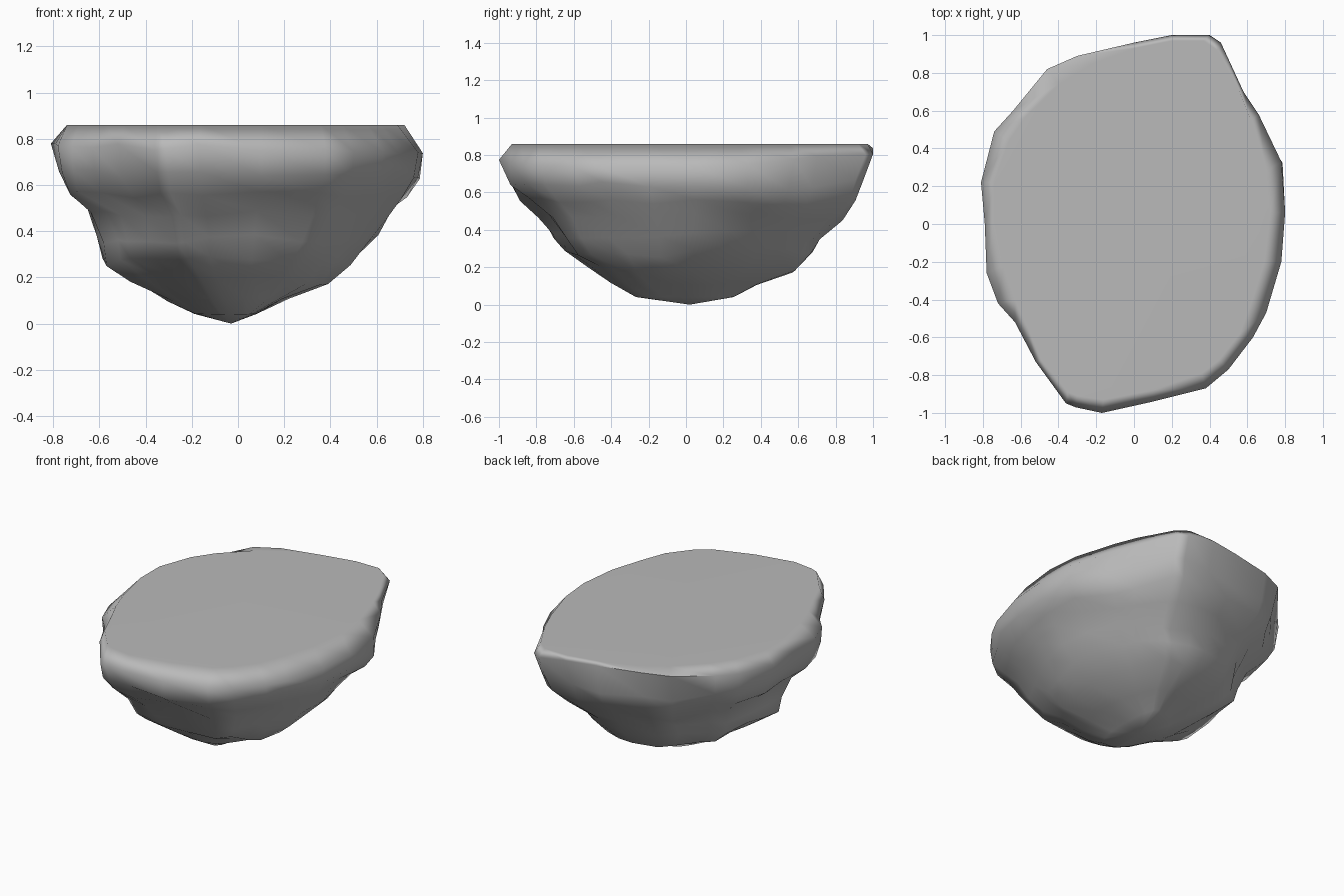
import bpy, bmesh, math
from mathutils import Vector, noise

cube = bpy.data.objects.get("Cube")
if cube:
    bpy.data.objects.remove(cube, do_unlink=True)

# Plan outline at the widest girth, counter-clockwise
GIRTH = [(.80, .06), (.78, .33), (.66, .58), (.58, .70), (.46, .96), (.40, 1), (.20, 1),
         (0, .96), (-.30, .89), (-.46, .82), (-.64, .60), (-.74, .49), (-.81, .22),
         (-.79, 0), (-.78, -.26), (-.72, -.42), (-.63, -.52), (-.52, -.73), (-.36, -.95),
         (-.31, -.97), (-.17, -1), (.10, -.94), (.38, -.87), (.50, -.77), (.63, -.60),
         (.70, -.47), (.78, -.20)]

# Outline of the flat top, point for point inside the girth
TOP = [(.72, .06), (.70, .28), (.62, .55), (.56, .70), (.44, .92), (.37, .97), (.20, .97),
       (0, .93), (-.22, .85), (-.40, .74), (-.57, .57), (-.66, .44), (-.74, .22),
       (-.74, .02), (-.69, -.22), (-.63, -.40), (-.57, -.53), (-.49, -.72), (-.35, -.89),
       (-.30, -.91), (-.16, -.93), (.10, -.88), (.36, -.79), (.45, -.72), (.56, -.58),
       (.62, -.42), (.69, -.20)]

# Height, then left, right, front and back reach of each layer
LAYERS = [(.65, .79, .80, .97, .96), (.56, .75, .75, .89, .92),
          (.47, .66, .68, .81, .83), (.37, .61, .60, .74, .73),
          (.28, .59, .50, .67, .68), (.19, .46, .39, .53, .60),
          (.11, .32, .21, .40, .39), (.04, .19, .08, .27, .26)]

# Hollows broken out of the flanks: centre, radius, depth
HOLLOWS = [((-.50, -.62, .50), .15, .07), ((-.30, -.52, .25), .13, .06),
           ((.05, -.78, .42), .14, .06), ((.55, -.55, .45), .25, .03),
           ((-.50, .58, .42), .18, .07), ((.30, .70, .36), .15, .05)]


def weather(p):
    """Roughen a flank point and press the hollows into it."""
    inward = Vector((-p.x, -p.y, 0)).normalized()
    fade = min(1, p.z * 4)
    push = .05 * fade * noise.noise(p * 4.5)
    for centre, radius, depth in HOLLOWS:
        d = (p - Vector(centre)).length / radius
        push += depth * math.exp(-d * d)
    lift = .05 * fade * noise.noise(p * 4 + Vector((5, 2, 8)))
    return p + inward * push + Vector((0, 0, lift))


def layer_point(x, y, z, left, right, front, back):
    """Scale the girth to a layer, rounding its corners lower down."""
    p = Vector((x / .81, y))
    p *= 1 + (1 / p.length - 1) * .7 * (1 - z / .77)
    return weather(Vector((p.x * (left if x < 0 else right),
                           p.y * (front if y < 0 else back), z)))


def rim_height(x, y):
    wave = .04 * noise.noise(Vector((x, y, 0)) * 4)
    return .77 + .07 * max(0, y) - .05 * max(0, x) + wave


bm = bmesh.new()


def ring(points):
    return [bm.verts.new(p) for p in points]


def bridge(upper, lower):
    n = len(upper)
    for i in range(n):
        j = (i + 1) % n
        bm.faces.new((upper[i], lower[i], lower[j], upper[j]))


# Flat top and its worn rim
top = ring((x, y, .86) for x, y in TOP)
rim = ring((x, y, rim_height(x, y)) for x, y in GIRTH)
bm.faces.new(top)
bridge(top, rim)

# Craggy flanks tapering downwards
above = rim
for z, *sides in LAYERS:
    below = ring(layer_point(x, y, z, *sides) for x, y in GIRTH)
    bridge(above, below)
    above = below

# Blunt point underneath
tip = bm.verts.new((-.03, .02, 0))
for i, v in enumerate(above):
    bm.faces.new((v, tip, above[(i + 1) % len(above)]))
bmesh.ops.recalc_face_normals(bm, faces=bm.faces)

mesh = bpy.data.meshes.new("rock")
bm.to_mesh(mesh)
bm.free()
rock = bpy.data.objects.new("rock", mesh)
bpy.context.collection.objects.link(rock)

# Stone colour
GREY = (.49, .49, .49, 1)
stone = bpy.data.materials.new("grey stone")
stone.use_nodes = True
stone.diffuse_color = GREY
stone.node_tree.nodes["Principled BSDF"].inputs["Base Color"].default_value = GREY
mesh.materials.append(stone)

# Soft shading that leaves the top flat
bpy.context.view_layer.objects.active = rock
rock.select_set(True)
bpy.ops.object.shade_smooth_by_angle(angle=math.radians(75))
soft = rock.modifiers.new("flat top shading", 'WEIGHTED_NORMAL')
soft.keep_sharp = True
